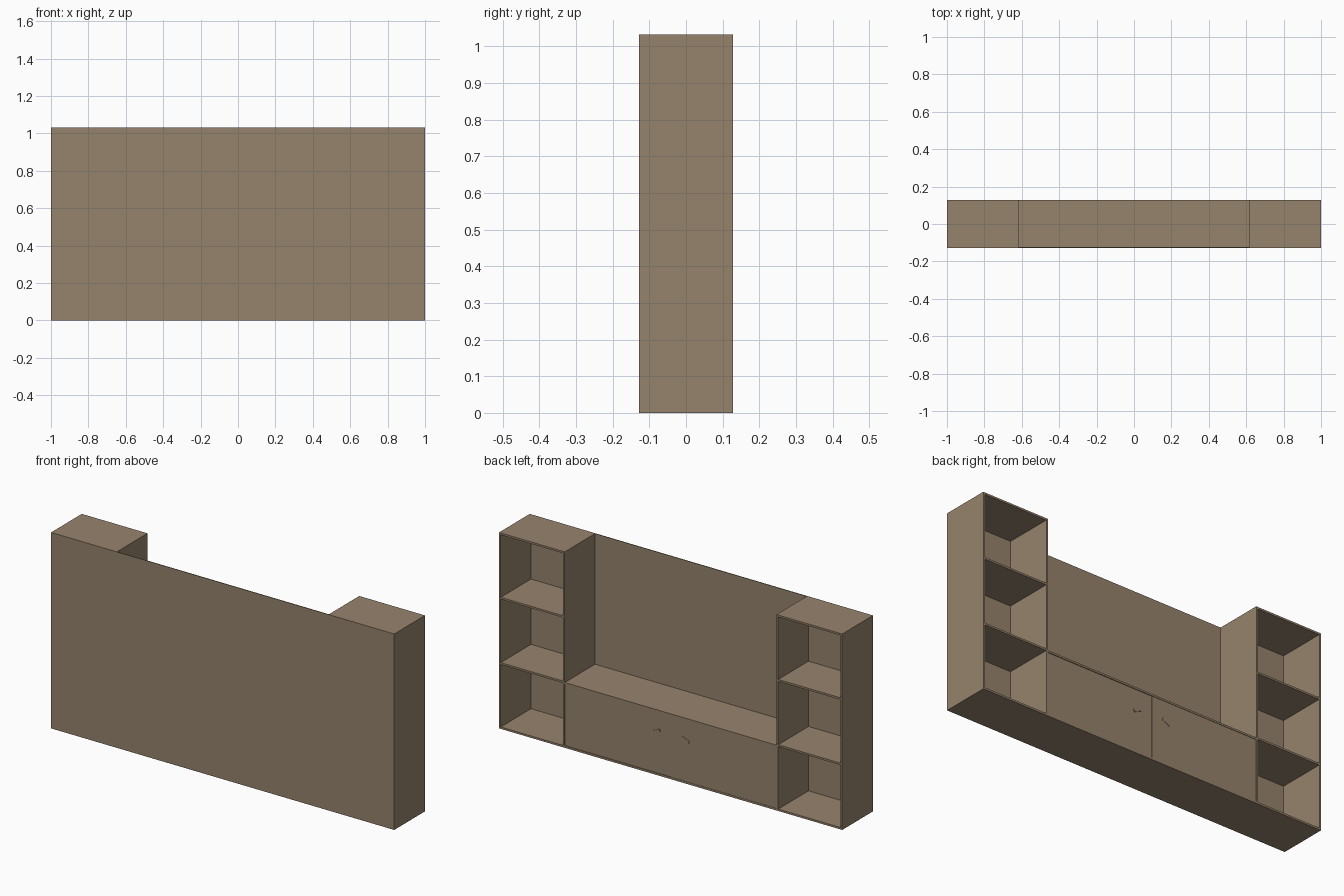
import bpy, math

if "Cube" in bpy.data.objects:
    bpy.data.objects.remove(bpy.data.objects["Cube"], do_unlink=True)

# Overall sizes
W, D, H = 1.0, 0.128, 1.032     # half width, half depth, full height
INNER = 0.617                   # inner face of each tower
T = 0.01                        # board thickness
BACK = 0.004                    # thin panel thickness
CAB = H / 3                     # low cabinet height

wood = bpy.data.materials.new("brown_wood")
wood.use_nodes = True
colour = (0.305, 0.227, 0.153, 1)
wood.diffuse_color = colour
wood.node_tree.nodes["Principled BSDF"].inputs["Base Color"].default_value = colour


def box(name, x, y, z, tilt=0.0):
    """Board spanning the (low, high) ranges x, y, z, turned about its centre in the door plane."""
    centre = [(a + b) / 2 for a, b in (x, y, z)]
    bpy.ops.mesh.primitive_cube_add(size=1, location=centre, rotation=(0, tilt, 0))
    ob = bpy.context.object
    ob.name = name
    ob.scale = [abs(b - a) for a, b in (x, y, z)]
    ob.data.materials.append(wood)
    return ob


def side_range(s, a, b):
    return tuple(sorted((s * a, s * b)))


# Full-width panel
box("large_panel", (-W, W), (-D, -D + BACK), (0, H))
inside = (-D + BACK, D)

# Shelf towers, one at each end
for side, s in (("left", 1), ("right", -1)):
    box(side + "_outer_side", side_range(s, W - T, W), inside, (0, H))
    box(side + "_inner_side", side_range(s, INNER, INNER + T), inside, (0, H))
    span = side_range(s, INNER + T, W - T)
    for i in range(4):
        mid = i * CAB
        low = min(max(mid - T / 2, 0), H - T)
        box(f"{side}_shelf_{i}", span, inside, (low, low + T))

# Low cabinet between the towers
box("cabinet_top", (-INNER, INNER), inside, (CAB - T, CAB))
box("cabinet_floor", (-INNER, INNER), inside, (0, T))

# Doors, one a hair proud of the other, with small slanted pulls
for side, s, face in (("left", 1, D - 0.004), ("right", -1, D - 0.002)):
    box(side + "_door", side_range(s, 0, INNER), (face - T, face), (0, CAB - 0.001))
    box(side + "_pull", side_range(s, 0.062, 0.108), (face, D),
        (0.222, 0.236), tilt=s * math.radians(25))
